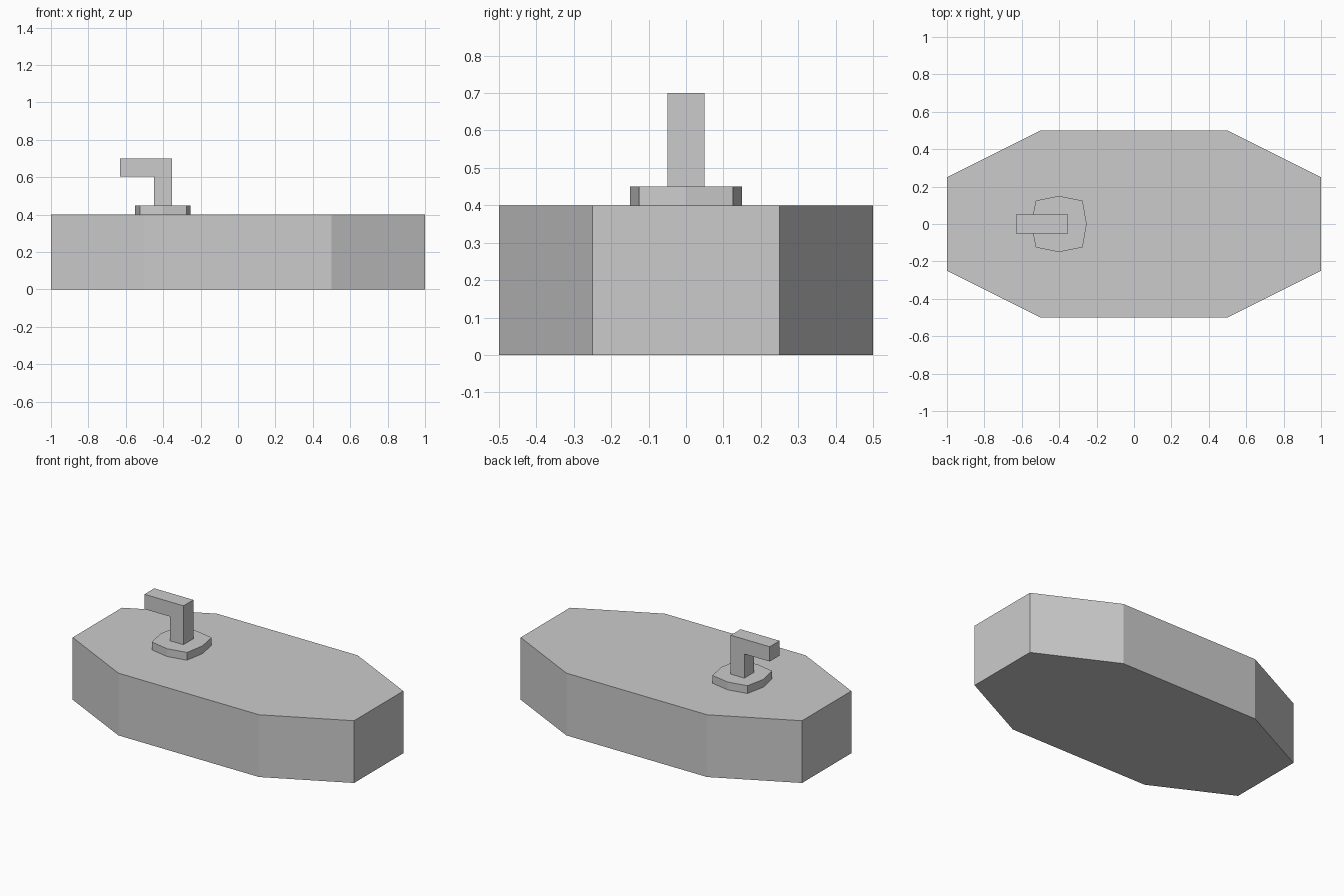
import bpy, bmesh
from mathutils import Vector

if "Cube" in bpy.data.objects:
    bpy.data.objects.remove(bpy.data.objects["Cube"])


def prism(name, profile, offset):
    """Extrude a closed 3D outline along offset into a solid."""
    bm = bmesh.new()
    face = bm.faces.new([bm.verts.new(p) for p in profile])
    ext = bmesh.ops.extrude_face_region(bm, geom=[face], use_keep_orig=True)
    moved = [v for v in ext["geom"] if isinstance(v, bmesh.types.BMVert)]
    bmesh.ops.translate(bm, verts=moved, vec=Vector(offset))
    bmesh.ops.recalc_face_normals(bm, faces=bm.faces)
    mesh = bpy.data.meshes.new(name)
    bm.to_mesh(mesh)
    bm.free()
    obj = bpy.data.objects.new(name, mesh)
    bpy.context.collection.objects.link(obj)
    return obj


# Main body: elongated octagonal slab
body = [(1, -.25), (1, .25), (.5, .5), (-.5, .5),
        (-1, .25), (-1, -.25), (-.5, -.5), (.5, -.5)]
prism("body", [(x, y, 0) for x, y in body], (0, 0, .4))

# Mounting plate: small eight-sided disc
plate = [(.147, 0), (.125, .125), (0, .15), (-.125, .125),
         (-.15, 0), (-.125, -.125), (0, -.15), (.125, -.125)]
prism("mounting_plate", [(x - .4, y, .4) for x, y in plate], (0, 0, .05))

# Post with arm: L-shaped side profile
post = [(-.45, .45), (-.353, .45), (-.353, .7),
        (-.63, .7), (-.63, .605), (-.45, .605)]
prism("post_and_arm", [(x, -.05, z) for x, z in post], (0, .1, 0))
